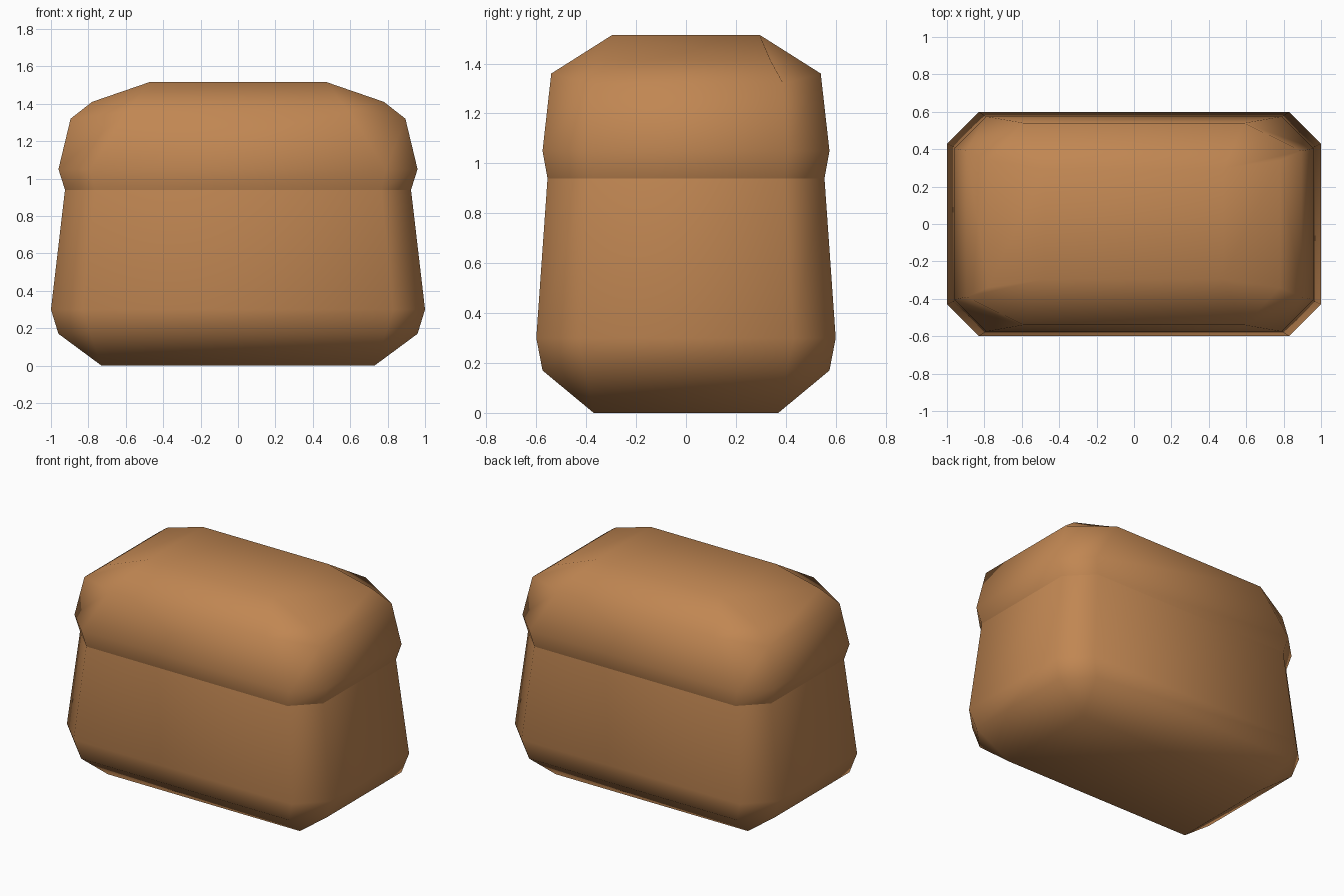
import bpy, bmesh

if "Cube" in bpy.data.objects:
    bpy.data.objects.remove(bpy.data.objects["Cube"])

crust = bpy.data.materials.new("golden brown crust")
crust.diffuse_color = (0.53, 0.24, 0.085, 1)
crust.use_nodes = True
crust.node_tree.nodes["Principled BSDF"].inputs["Base Color"].default_value = crust.diffuse_color


def ring(bm, front, side):
    """Eight-sided ring from one front-corner point and one side-corner point (x, y, z)."""
    (fx, fy, fz), (sx, sy, sz) = front, side
    pts = [(fx, -fy, fz), (sx, -sy, sz), (sx, sy, sz), (fx, fy, fz),
           (-fx, fy, fz), (-sx, sy, sz), (-sx, -sy, sz), (-fx, -fy, fz)]
    return [bm.verts.new(p) for p in pts]


def level(x, y, z, cut=0.17):
    """Flat rectangle with cut corners."""
    return (x - cut, y, z), (x, y - cut, z)


def loft(name, levels, cap_bottom=False, cap_top=False):
    bm = bmesh.new()
    rings = [ring(bm, *lv) for lv in levels]
    for a, b in zip(rings, rings[1:]):
        for i in range(8):
            j = (i + 1) % 8
            bm.faces.new((a[i], a[j], b[j], b[i]))
    if cap_bottom:
        bm.faces.new(rings[0][::-1])
    if cap_top:  # flat centre with a sloping quad at each end
        r = rings[-1]
        bm.faces.new((r[0], r[3], r[4], r[7]))
        bm.faces.new((r[0], r[1], r[2], r[3]))
        bm.faces.new((r[4], r[5], r[6], r[7]))
    bmesh.ops.remove_doubles(bm, verts=bm.verts, dist=0.0005)
    bmesh.ops.recalc_face_normals(bm, faces=bm.faces)
    for f in bm.faces:
        f.smooth = True
    me = bpy.data.meshes.new(name)
    bm.to_mesh(me)
    bm.free()
    me.materials.append(crust)
    ob = bpy.data.objects.new(name, me)
    bpy.context.collection.objects.link(ob)
    return ob


# lower loaf, on a rectangular base, tapering up to the waist
loft("loaf_body", [level(0.73, 0.37, 0, 0),
                   level(0.96, 0.575, 0.17),
                   level(1.0, 0.60, 0.30),
                   level(0.925, 0.555, 0.94, 0.16)], cap_bottom=True)

# risen upper crust, bulging over the waist and domed on top
loft("loaf_top", [level(0.925, 0.555, 0.94, 0.16),
                  level(0.96, 0.575, 1.05),
                  ((0.59, 0.54, 1.36), (0.895, 0.39, 1.32)),
                  ((0.475, 0.295, 1.515), (0.78, 0.34, 1.41))], cap_top=True)
